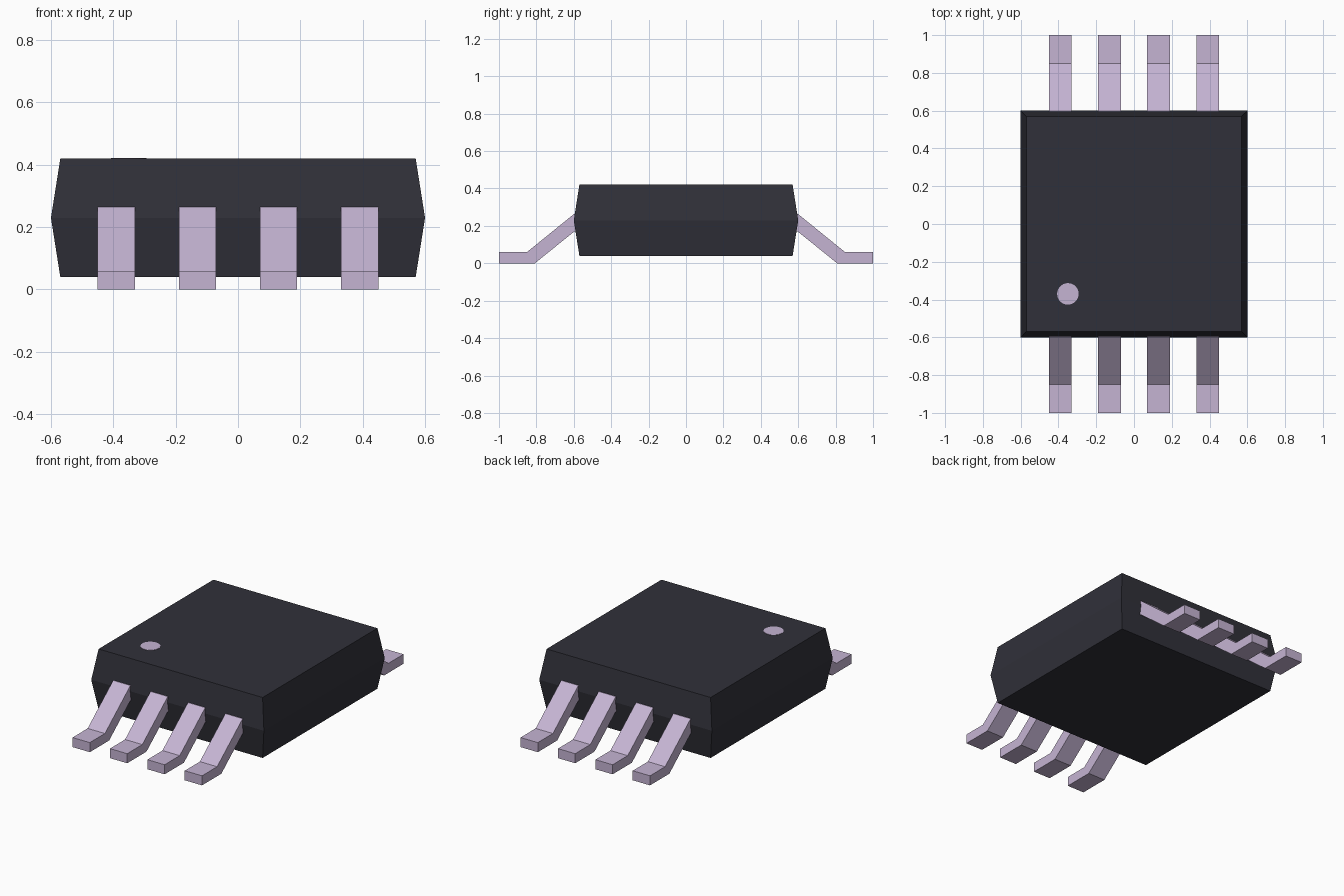
import bpy, bmesh, math

cube = bpy.data.objects.get("Cube")
if cube:
    bpy.data.objects.remove(cube, do_unlink=True)


def make_material(name, rgb):
    mat = bpy.data.materials.new(name)
    mat.use_nodes = True
    mat.diffuse_color = (*rgb, 1)
    mat.node_tree.nodes["Principled BSDF"].inputs["Base Color"].default_value = (*rgb, 1)
    return mat


casing = make_material("dark casing", (0.030, 0.030, 0.041))
metal = make_material("pale lilac metal", (0.558, 0.456, 0.651))


def add_object(name, bm, mat):
    bmesh.ops.recalc_face_normals(bm, faces=bm.faces[:])
    mesh = bpy.data.meshes.new(name)
    bm.to_mesh(mesh)
    bm.free()
    mesh.materials.append(mat)
    obj = bpy.data.objects.new(name, mesh)
    bpy.context.collection.objects.link(obj)
    return obj


# Body: three stacked squares, widest at the middle
bm = bmesh.new()
rings = []
for half, z in [(0.57, 0.04), (0.60, 0.23), (0.57, 0.42)]:
    rings.append([bm.verts.new((sx * half, sy * half, z))
                  for sx, sy in [(-1, -1), (1, -1), (1, 1), (-1, 1)]])
for low, high in zip(rings, rings[1:]):
    for i in range(4):
        j = (i + 1) % 4
        bm.faces.new((low[i], low[j], high[j], high[i]))
bm.faces.new(rings[0][::-1])
bm.faces.new(rings[-1])
add_object("body", bm, casing)

# Legs: bent side profile (distance from centre, height) extruded across x
LEG_PROFILE = [(1.0, 0.0), (1.0, 0.06), (0.85, 0.06), (0.597, 0.265),
               (0.55, 0.265), (0.55, 0.17), (0.597, 0.17), (0.808, 0.0)]
LEG_WIDTH = 0.12


def add_leg(name, x, side):
    bm = bmesh.new()
    face = bm.faces.new([bm.verts.new((x - LEG_WIDTH / 2, side * d, z))
                         for d, z in LEG_PROFILE])
    ext = bmesh.ops.extrude_face_region(bm, geom=[face], use_keep_orig=True)
    moved = [v for v in ext["geom"] if isinstance(v, bmesh.types.BMVert)]
    bmesh.ops.translate(bm, verts=moved, vec=(LEG_WIDTH, 0, 0))
    add_object(name, bm, metal)


for side, label in [(-1, "front"), (1, "back")]:
    for i in range(4):
        add_leg(f"{label}_leg_{i + 1}", -0.39 + 0.26 * i, side)

# Corner marker: thin round plate on the top face
bm = bmesh.new()
bmesh.ops.create_cone(bm, cap_ends=True, segments=32, radius1=0.057,
                      radius2=0.057, depth=0.004)
bmesh.ops.translate(bm, verts=bm.verts[:], vec=(-0.35, -0.37, 0.420))
add_object("corner_marker", bm, metal)
